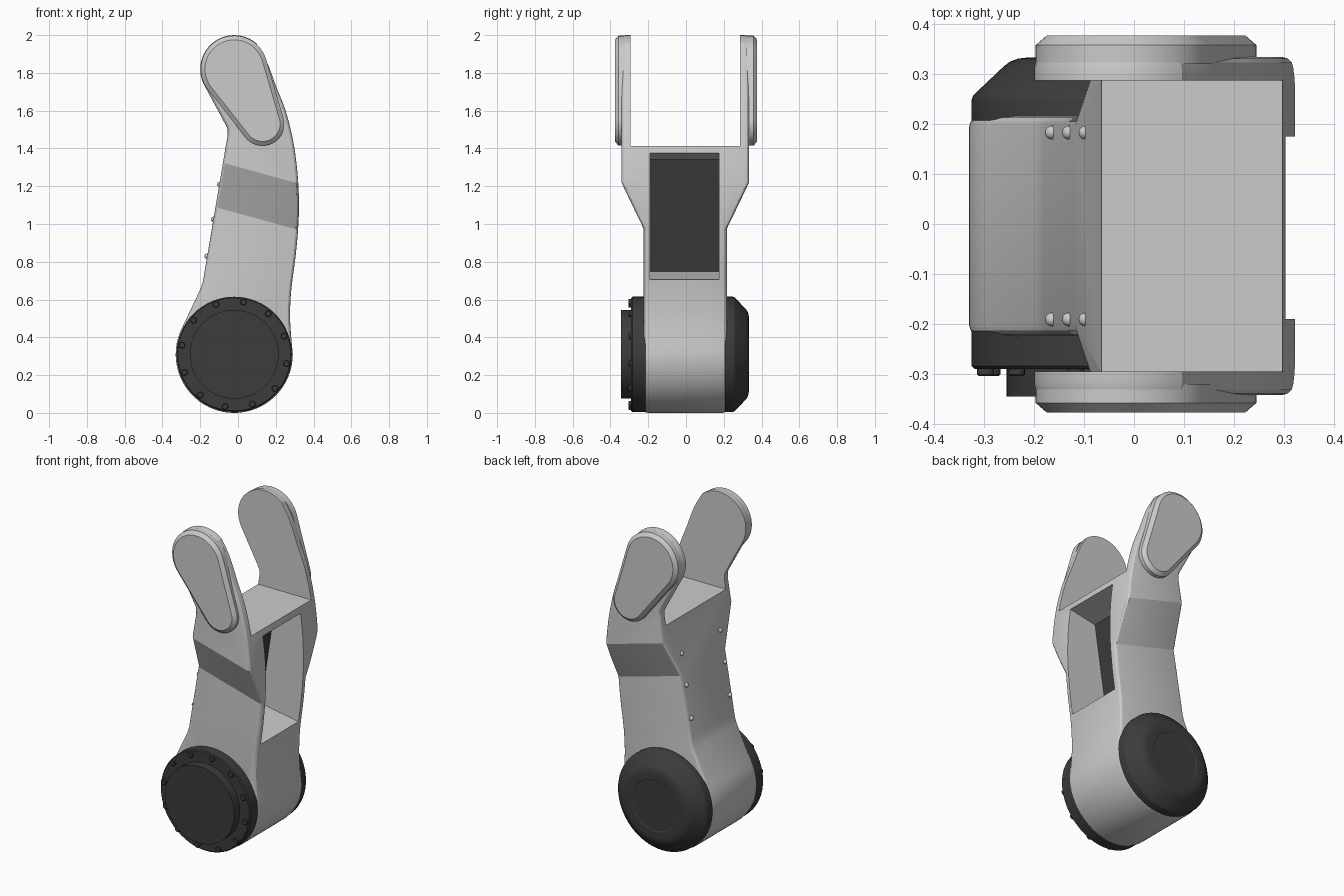
import bpy, bmesh, math
from mathutils import Vector

if "Cube" in bpy.data.objects:
    bpy.data.objects.remove(bpy.data.objects["Cube"])

CY = -0.004               # mid plane of the arm body
HUB = (-0.02, 0.31)       # joint centre in x, z
dark = bpy.data.materials.new("dark_plastic")
dark.diffuse_color = (0.045, 0.045, 0.045, 1)
dark.use_nodes = True
dark.node_tree.nodes["Principled BSDF"].inputs["Base Color"].default_value = dark.diffuse_color


def smooth(ob, angle=30):
    bpy.ops.object.select_all(action='DESELECT')
    ob.select_set(True)
    bpy.context.view_layer.objects.active = ob
    bpy.ops.object.shade_smooth_by_angle(angle=math.radians(angle))


def loft(name, rings, mat=None, shade=True):
    """Skin a list of equal-length point rings and close both ends."""
    bm = bmesh.new()
    rows = [[bm.verts.new(p) for p in ring] for ring in rings]
    n = len(rows[0])
    for a, b in zip(rows, rows[1:]):
        for i in range(n):
            j = (i + 1) % n
            bm.faces.new((a[i], a[j], b[j], b[i]))
    bm.faces.new(rows[0])
    bm.faces.new(rows[-1])
    bmesh.ops.recalc_face_normals(bm, faces=bm.faces)
    me = bpy.data.meshes.new(name)
    bm.to_mesh(me)
    bm.free()
    ob = bpy.data.objects.new(name, me)
    bpy.context.collection.objects.link(ob)
    if mat:
        me.materials.append(mat)
    if shade:
        smooth(ob)
    return ob


def prism(name, pts, y0, y1, mat=None):
    return loft(name, [[(x, y, z) for x, z in pts] for y in (y0, y1)], mat, False)


def arc(c, r, a0, a1, n):
    return [(c[0] + r * math.cos(math.radians(a0 + (a1 - a0) * i / n)),
             c[1] + r * math.sin(math.radians(a0 + (a1 - a0) * i / n))) for i in range(n + 1)]


def lathe(name, c, steps, n=64, mat=None):
    """Turned part along y from (radius, y) steps."""
    return loft(name, [[(x, y, z) for x, z in arc(c, r, 0, 360, n)[:-1]] for r, y in steps], mat)


def spline(pts, n=4):
    """Catmull-Rom curve through the points."""
    p = [Vector(q) for q in pts]
    p = [2 * p[0] - p[1]] + p + [2 * p[-1] - p[-2]]
    out = []
    for a, b, c, d in zip(p, p[1:], p[2:], p[3:]):
        for i in range(n):
            t = i / n
            out.append(tuple(0.5 * (2 * b + (c - a) * t + (2 * a - 5 * b + 4 * c - d) * t * t
                                    + (3 * b - a - 3 * c + d) * t ** 3)))
    return out + [tuple(p[-2])]


def apply(ob, kind, **props):
    bpy.context.view_layer.objects.active = ob
    m = ob.modifiers.new(kind, kind)
    for k, v in props.items():
        setattr(m, k, v)
    bpy.ops.object.modifier_apply(modifier=m.name)


def cut(ob, cutter):
    apply(ob, 'BOOLEAN', operation='DIFFERENCE', solver='EXACT', object=cutter)
    bpy.data.objects.remove(cutter)


# Arm body: side profile extruded across the full width
right = spline([(0.29, 0.31), (0.278, 0.45), (0.276, 0.55), (0.284, 0.67), (0.305, 0.83),
                (0.32, 1.0), (0.322, 1.15), (0.312, 1.3), (0.29, 1.45), (0.252, 1.6),
                (0.205, 1.72), (0.152, 1.86), (0.096, 1.958)])
profile = right + arc((-0.02, 1.82), 0.18, 50, 207, 20)[1:]
profile += [(-0.068, 1.53), (-0.056, 1.505), (-0.055, 1.47), (-0.18, 0.73), (-0.186, 0.695), (-0.197, 0.66)]
profile += arc(HUB, 0.31, 152, 360, 36)[:-1]
body = prism("arm_body", profile, CY - 0.338, CY + 0.338)

# Narrow the lower half along a tilted bend line on both sides
up, along = Vector((0.265, 0, 0.964)), Vector((0.964, 0, -0.265))
for side in (-1, 1):
    sec = [(1.019, 0.22), (1.461, 0.44), (-1, 0.44), (-1, 0.22)]
    cut(body, loft("side_cutter", [[up * s + along * e + Vector((0, CY + side * y, 0)) for s, y in sec]
                                   for e in (-1.5, 1.5)], None, False))
apply(body, 'BEVEL', width=0.022, segments=3, limit_method='ANGLE', angle_limit=math.radians(45))

# Fork slot and front pocket
cut(body, prism("slot_cutter", [(-1, 1.413), (1, 1.413), (1, 2.5), (-1, 2.5)], CY - 0.291, CY + 0.291))
cut(body, prism("pocket_cutter", [(0.5, 1.412), (0.12, 1.34), (0.03, 0.75), (0.5, 0.669)], -0.19, 0.175))
smooth(body, 20)
prism("pocket_back_panel", [(0.124, 1.341), (0.034, 0.749), (0.02, 0.749), (0.11, 1.341)],
      -0.1905, 0.1755, dark)

# Tapered fork pads on the outside of both prongs
A, B, RA, RB = (-0.02, 1.82), (0.13, 1.53), 0.177, 0.115
axis = math.degrees(math.atan2(B[1] - A[1], B[0] - A[0]))
off = math.degrees(math.acos((RA - RB) / math.dist(A, B)))


def pad_outline(inset):
    return (arc(A, RA - inset, axis + off, axis + 360 - off, 28)
            + arc(B, RB - inset, axis - off, axis + off, 20))


for side, label in ((-1, "front"), (1, "back")):
    loft(label + "_fork_pad", [[(x, side * y, z) for x, z in pad_outline(i)]
                               for y, i in ((0.32, 0), (0.358, 0), (0.377, 0.022))])

# Bolted joint cover on the front
lathe("joint_flange", HUB, [(0.305, -0.2), (0.305, -0.284), (0.299, -0.29)], mat=dark)
lathe("joint_cap", HUB, [(0.235, -0.28), (0.235, -0.345)], mat=dark)
for c in arc(HUB, 0.281, 80, 440, 12)[:-1]:
    lathe("flange_bolt", c, [(0.017, -0.28), (0.017, -0.301), (0.014, -0.304)], 16, dark)

# Domed joint cover on the back
lathe("joint_dome", HUB, [(0.305, 0.2), (0.305, 0.248), (0.302, 0.257), (0.295, 0.264), (0.24, 0.316),
                          (0.228, 0.325), (0.212, 0.331), (0.195, 0.333), (0.158, 0.333),
                          (0.153, 0.33)], mat=dark)

# Rivets down the rear face
for x, z in ((-0.097, 1.21), (-0.13, 1.025), (-0.164, 0.83)):
    for y in (-0.191, 0.183):
        bpy.ops.mesh.primitive_uv_sphere_add(segments=16, ring_count=8, radius=0.014, location=(x, y, z))
        bpy.context.object.name = "rear_rivet"
        bpy.ops.object.shade_smooth()
